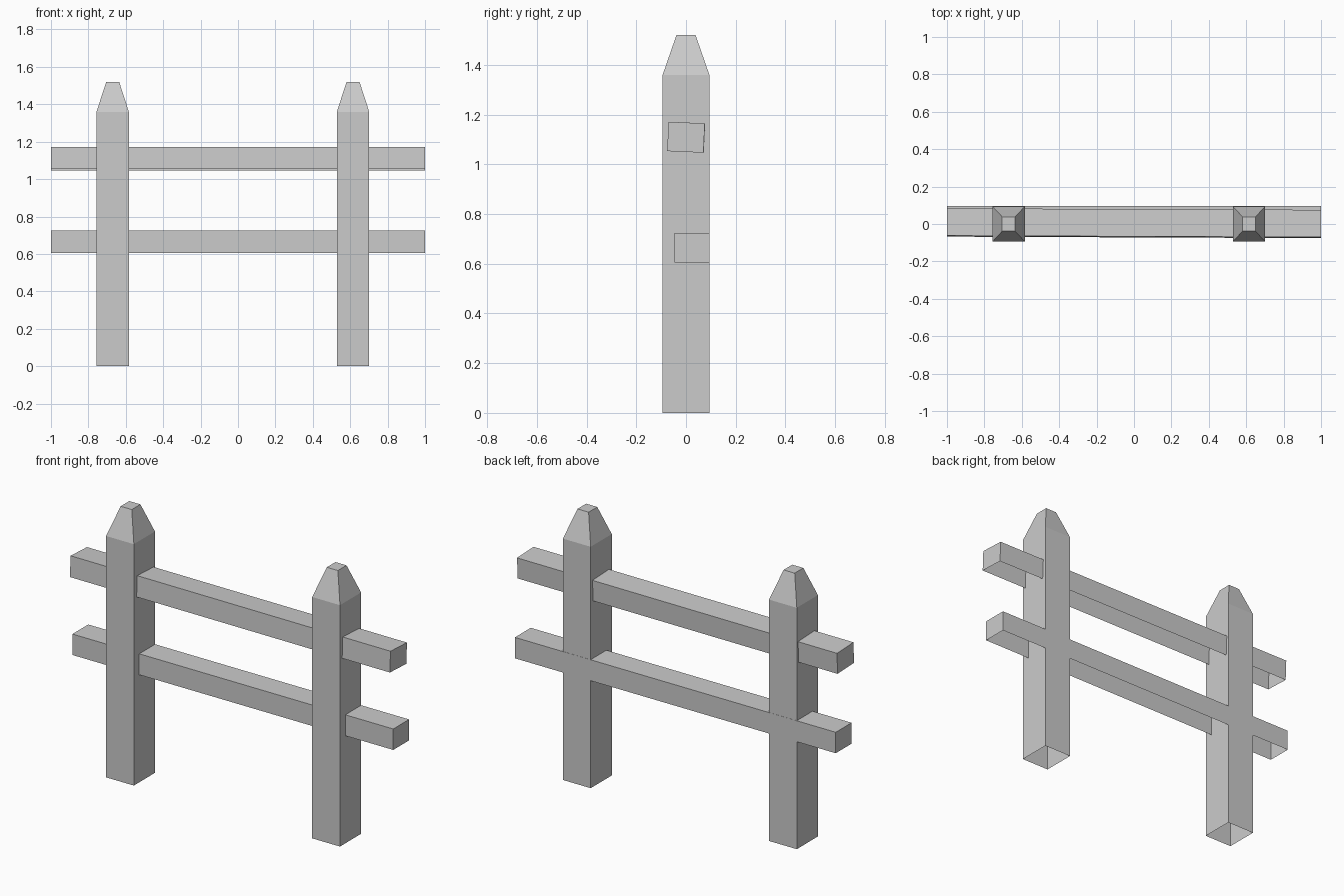
import bpy
import bmesh
from mathutils import Matrix, Vector

default = bpy.data.objects.get("Cube")
if default:
    bpy.data.objects.remove(default, do_unlink=True)

# One plain grey for the whole fence
grey = bpy.data.materials.new("fence_grey")
grey.use_nodes = True
colour = (0.6, 0.6, 0.6, 1.0)
grey.diffuse_color = colour
grey.node_tree.nodes["Principled BSDF"].inputs["Base Color"].default_value = colour


def finish(name, bm):
    mesh = bpy.data.meshes.new(name)
    bm.to_mesh(mesh)
    bm.free()
    mesh.materials.append(grey)
    obj = bpy.data.objects.new(name, mesh)
    bpy.context.collection.objects.link(obj)
    return obj


def open_box(size, centre):
    """Box without its underside."""
    bm = bmesh.new()
    place = Matrix.Translation(centre) @ Matrix.Diagonal((*size, 1))
    bmesh.ops.create_cube(bm, size=1, matrix=place)
    bm.normal_update()
    under = [f for f in bm.faces if f.normal.z < -0.9]
    bmesh.ops.delete(bm, geom=under, context='FACES')
    return bm


def post(name, x):
    """Square post with a tapered, blunt tip."""
    shoulder, tip = 1.36, 1.52
    bm = open_box((0.173, 0.188, shoulder), (0, 0, shoulder / 2))
    top = [f for f in bm.faces if f.normal.z > 0.9]
    cap = bmesh.ops.extrude_face_region(bm, geom=top)["geom"]
    bmesh.ops.delete(bm, geom=top, context='FACES_ONLY')
    for v in (g for g in cap if isinstance(g, bmesh.types.BMVert)):
        v.co = Vector((v.co.x * 0.4, v.co.y * 0.41, tip))
    finish(name, bm).location.x = x


def rail(name, y, z, depth, roll=0, yaw=0):
    obj = finish(name, open_box((2, depth, 0.118), (0, 0, 0)))
    obj.location = (0, y, z)
    obj.rotation_euler = (roll, 0, yaw)


post("right_post", -0.67)
post("left_post", 0.615)

# Upper rail sits slightly crooked; lower rail is flush with the back
rail("upper_rail", 0.004, 1.109, 0.146, roll=-0.045, yaw=-0.004)
rail("lower_rail", 0.0245, 0.665, 0.141)
